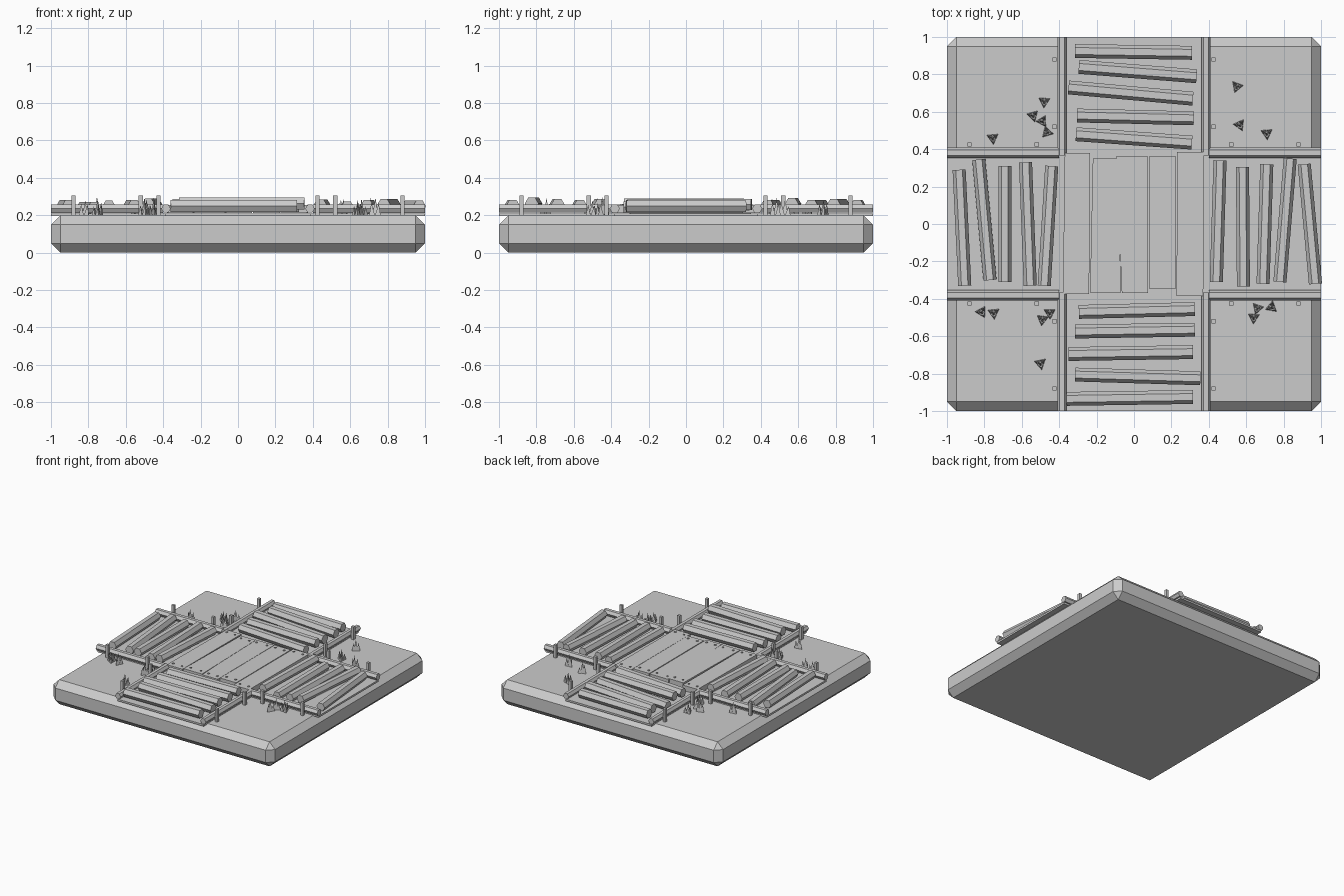
import bpy, bmesh, math, random
from mathutils import Vector

if "Cube" in bpy.data.objects:
    bpy.data.objects.remove(bpy.data.objects["Cube"])

random.seed(4)
grey = bpy.data.materials.new("plain_grey")
grey.diffuse_color = (0.6, 0.6, 0.6, 1)
grey.use_nodes = True
grey.node_tree.nodes["Principled BSDF"].inputs["Base Color"].default_value = grey.diffuse_color


def finish(bm, name):
    bmesh.ops.recalc_face_normals(bm, faces=bm.faces)
    mesh = bpy.data.meshes.new(name)
    bm.to_mesh(mesh)
    bm.free()
    mesh.materials.append(grey)
    obj = bpy.data.objects.new(name, mesh)
    bpy.context.collection.objects.link(obj)
    return obj


def prism(name, bottom, top):
    """Solid between two matching loops of points."""
    bm = bmesh.new()
    a = [bm.verts.new(p) for p in bottom]
    b = [bm.verts.new(p) for p in top]
    n = len(a)
    bm.faces.new(a)
    bm.faces.new(b)
    for i in range(n):
        bm.faces.new((a[i], a[(i + 1) % n], b[(i + 1) % n], b[i]))
    return finish(bm, name)


def box(name, x0, x1, y0, y1, z0, z1):
    loop = [(x0, y0), (x1, y0), (x1, y1), (x0, y1)]
    return prism(name, [(x, y, z0) for x, y in loop], [(x, y, z1) for x, y in loop])


def hex_bar(name, p, q, r, z):
    """Level six-sided bar with a flat top."""
    p, q = Vector((*p, z)), Vector((*q, z))
    side = (q - p).normalized().cross(Vector((0, 0, 1)))
    ring = [side * r * math.cos(k * math.pi / 3) + Vector((0, 0, r * math.sin(k * math.pi / 3)))
            for k in range(6)]
    return prism(name, [p + v for v in ring], [q + v for v in ring])


# Chamfered ground block
ground = box("ground_block", -1, 1, -1, 1, 0, 0.2)
bevel = ground.modifiers.new("chamfer", "BEVEL")
bevel.width = 0.05
bevel.segments = 1

# Thin crossing paths
box("path_long", -0.39, 0.39, -1, 1, 0.195, 0.21)
for s in (-1, 1):
    x0, x1 = sorted((s * 0.39, s))
    box("path_arm", x0, x1, -0.385, 0.385, 0.195, 0.21)

# Edge rails and their posts
for sx in (-1, 1):
    for sy in (-1, 1):
        hex_bar("rail_x", (sx * 0.4, sy * 0.381), (sx, sy * 0.381), 0.027, 0.235)
        hex_bar("rail_y", (sx * 0.385, sy * 0.365), (sx * 0.385, sy), 0.025, 0.235)
        for d in (0.52, 0.88):
            for px, py in ((sx * d, sy * 0.425), (sx * 0.425, sy * d)):
                box("post", px - 0.011, px + 0.011, py - 0.011, py + 0.011, 0.195, 0.305)

# Logs across the side arms: x at back end, back y, x at front end, front y, height
side_logs = [(-.935, .29, -.905, -.33, .252), (-.83, .345, -.77, -.30, .24),
             (-.69, .31, -.69, -.31, .248), (-.58, .33, -.555, -.33, .25),
             (-.44, .31, -.48, -.33, .258), (.46, .34, .44, -.31, .255),
             (.58, .305, .585, -.335, .243), (.71, .32, .69, -.32, .25),
             (.835, .35, .78, -.31, .257), (.91, .32, .97, -.32, .248)]
for x0, y0, x1, y1, z in side_logs:
    hex_bar("side_log", (x0, y0), (x1, y1), 0.035, z)

# Logs across the front and back arms: left x, left y, right x, right y, height
cross_logs = [(-.315, .925, .31, .915, .25), (-.295, .84, .335, .79, .255),
              (-.35, .73, .315, .67, .25), (-.305, .58, .32, .565, .26),
              (-.31, .48, .31, .435, .25), (-.295, -.47, .325, -.455, .255),
              (-.315, -.575, .325, -.565, .25), (-.35, -.695, .315, -.685, .255),
              (-.315, -.805, .355, -.825, .262), (-.36, -.935, .315, -.925, .25)]
for x0, y0, x1, y1, z in cross_logs:
    hex_bar("cross_log", (x0, y0), (x1, y1), 0.037, z)

# Central deck planks: back left x, back right x, front left x, front right x, back y, front y
planks = [(-.37, -.235, -.38, -.24, .38, -.375), (-.22, -.085, -.235, -.07, .35, -.365),
          (-.095, .075, -.065, .075, .36, -.37), (.08, .225, .08, .225, .36, -.345),
          (.23, .375, .228, .37, .385, -.385)]
for i, (bl, br, fl, fr, by, fy) in enumerate(planks):
    loop = [(fl, fy), (fr, fy), (br, by), (bl, by)]
    top = 0.255 + 0.002 * (i % 2)
    prism("deck_plank", [(x, y, 0.212) for x, y in loop], [(x, y, top) for x, y in loop])
    # Nails at both plank ends
    for l, r, y in ((bl, br, by - 0.04), (fl, fr, fy + 0.04)):
        for t in (0.22, 0.78):
            x = l + (r - l) * t
            box("nail", x - 0.006, x + 0.006, y - 0.006, y + 0.006, top - 0.004, top + 0.006)

# Spiky grass tufts
tufts = [(-.48, .655), (-.54, .58), (-.49, .55), (-.465, .49), (-.755, .46), (.55, .735),
         (.565, .53), (.71, .485), (-.815, -.47), (-.75, -.475), (-.45, -.475), (-.49, -.51),
         (-.5, -.745), (.66, -.45), (.64, -.5), (.735, -.445)]
for cx, cy in tufts:
    bm = bmesh.new()
    turn = random.uniform(0, 2)
    for k in range(4):
        a = turn + k * math.tau / 3
        off = 0.018 if k < 3 else 0
        x, y = cx + off * math.cos(a), cy + off * math.sin(a)
        height = random.uniform(0.045, 0.07) if k < 3 else random.uniform(0.08, 0.095)
        base = [bm.verts.new((x + 0.018 * math.cos(a + j * math.tau / 3),
                              y + 0.018 * math.sin(a + j * math.tau / 3), 0.198))
                for j in range(3)]
        tip = bm.verts.new((x + off * 0.3 * math.cos(a), y + off * 0.3 * math.sin(a), 0.2 + height))
        bm.faces.new(base)
        for j in range(3):
            bm.faces.new((base[j], base[(j + 1) % 3], tip))
    finish(bm, "grass_tuft")
